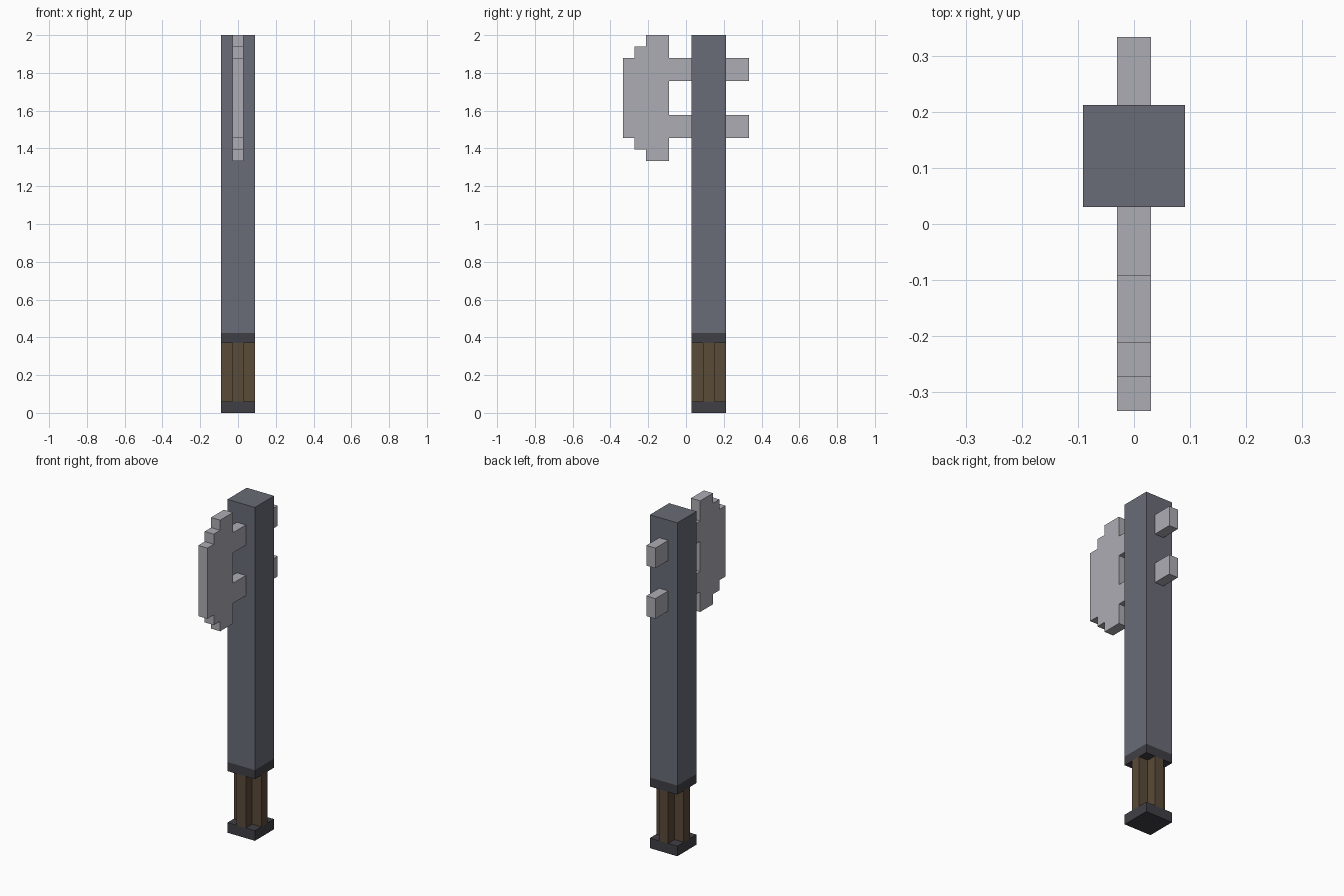
import bpy
import bmesh

cube = bpy.data.objects.get("Cube")
if cube:
    bpy.data.objects.remove(cube, do_unlink=True)

U = 2 / 33          # block size: the axe is 33 blocks tall
SHAFT_Y = 2 * U     # centre line of the handle


def material(name, rgb):
    mat = bpy.data.materials.new(name)
    mat.use_nodes = True
    mat.diffuse_color = (*rgb, 1)
    bsdf = next(n for n in mat.node_tree.nodes if n.type == 'BSDF_PRINCIPLED')
    bsdf.inputs["Base Color"].default_value = (*rgb, 1)
    return mat


STEEL = material("slate_steel", (0.144, 0.150, 0.184))
BLADE = material("pale_steel", (0.413, 0.413, 0.456))
WOOD = material("brown_wood", (0.102, 0.069, 0.040))
DARK = material("dark_iron", (0.051, 0.050, 0.060))


def extrude(name, outline, offset, mat, location=(0, 0, 0)):
    """Prism from a closed outline in block units, pushed along offset."""
    bm = bmesh.new()
    face = bm.faces.new([bm.verts.new([c * U for c in p]) for p in outline])
    result = bmesh.ops.extrude_face_region(bm, geom=[face], use_keep_orig=True)
    moved = [g for g in result["geom"] if isinstance(g, bmesh.types.BMVert)]
    bmesh.ops.translate(bm, verts=moved, vec=[c * U for c in offset])
    bmesh.ops.recalc_face_normals(bm, faces=bm.faces)
    mesh = bpy.data.meshes.new(name)
    bm.to_mesh(mesh)
    bm.free()
    mesh.materials.append(mat)
    obj = bpy.data.objects.new(name, mesh)
    obj.location = location
    bpy.context.collection.objects.link(obj)
    return obj


def column(name, section, z0, z1, mat):
    return extrude(name, [(x, y, z0) for x, y in section], (0, 0, z1 - z0),
                   mat, (0, SHAFT_Y, 0))


# Handle: square caps and shaft around a cross-shaped wooden grip
a, b = 1.5, 0.5
square = [(-a, -a), (a, -a), (a, a), (-a, a)]
cross = [(-b, -a), (b, -a), (b, -b), (a, -b), (a, b), (b, b),
         (b, a), (-b, a), (-b, b), (-a, b), (-a, -b), (-b, -b)]
column("pommel", square, 0, 1, DARK)
column("grip", cross, 1, 6.1, WOOD)
column("collar", square, 6.1, 7, DARK)
column("shaft", square, 7, 33, STEEL)

# Stepped blade with two tangs running into the shaft, as (y, z)
profile = [(-1.5, 33), (-3.5, 33), (-3.5, 32), (-4.5, 32), (-4.5, 31),
           (-5.5, 31), (-5.5, 24), (-4.5, 24), (-4.5, 23), (-3.5, 23),
           (-3.5, 22), (-1.5, 22), (-1.5, 24), (1, 24), (1, 26),
           (-1.5, 26), (-1.5, 29), (1, 29), (1, 31), (-1.5, 31)]
extrude("axe_blade", [(-b, y, z) for y, z in profile], (1, 0, 0), BLADE)

# Tang ends sticking out of the back of the shaft
for name, z in (("lower_tang_end", 24), ("upper_tang_end", 29)):
    outline = [(-b, 3, z), (-b, 5.5, z), (-b, 5.5, z + 2), (-b, 3, z + 2)]
    extrude(name, outline, (1, 0, 0), BLADE)
